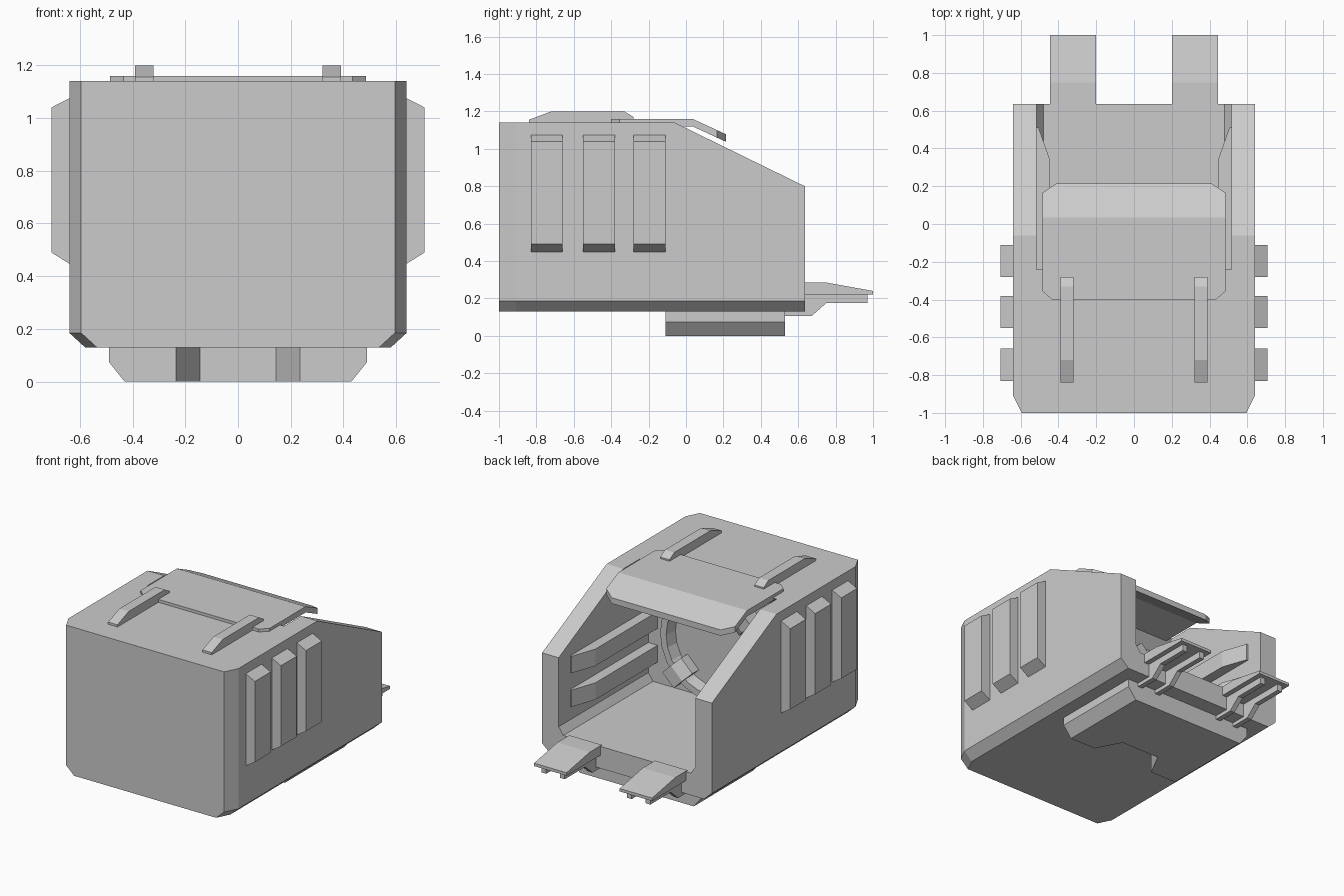
import bpy, bmesh, math
from mathutils import Matrix, Vector

if "Cube" in bpy.data.objects:
    bpy.data.objects.remove(bpy.data.objects["Cube"])


def finish(name, bm):
    bmesh.ops.recalc_face_normals(bm, faces=bm.faces)
    me = bpy.data.meshes.new(name)
    bm.to_mesh(me)
    bm.free()
    ob = bpy.data.objects.new(name, me)
    bpy.context.collection.objects.link(ob)
    return ob


def loft(name, rings, caps=True, closed=False, matrix=None):
    """Skin a list of equal-length point rings."""
    bm = bmesh.new()
    vs = [[bm.verts.new(p) for p in r] for r in rings]
    pairs = list(zip(vs, vs[1:])) + ([(vs[-1], vs[0])] if closed else [])
    for a, b in pairs:
        n = len(a)
        for i in range(n):
            j = (i + 1) % n
            bm.faces.new((a[i], a[j], b[j], b[i]))
    if caps:
        bm.faces.new(vs[0])
        bm.faces.new(vs[-1])
    if matrix:
        bm.transform(matrix)
    return finish(name, bm)


def prism_x(name, yz, x0, x1, matrix=None):
    return loft(name, [[(x, y, z) for y, z in yz] for x in (x0, x1)], matrix=matrix)


def hull_section(y, top, half, half_low, low, shoulder):
    return [(-half, y, top), (-half, y, shoulder), (-half_low, y, low),
            (half_low, y, low), (half, y, shoulder), (half, y, top)]


# Hollow housing: chamfered shell with sloped rear opening
body = loft("housing", [
    hull_section(-1.0, 1.14, .595, .535, .13, .185),
    hull_section(-.91, 1.14, .64, .58, .13, .185),
    hull_section(-.06, 1.14, .64, .58, .13, .185),
    hull_section(.635, .80, .64, .58, .13, .185)])
cutter = loft("cavity_cutter", [
    hull_section(-.33, 1.05, .515, .48, .28, .33),
    hull_section(-.22, 1.16, .515, .48, .28, .33),
    hull_section(.9, 1.16, .515, .48, .28, .33)])
cutter.hide_render = True
mod = body.modifiers.new("cavity", 'BOOLEAN')
mod.operation = 'DIFFERENCE'
mod.solver = 'EXACT'
mod.object = cutter
bpy.context.view_layer.objects.active = body
bpy.ops.object.modifier_apply(modifier=mod.name)
bpy.data.objects.remove(cutter)

# Roof flap with bent rear lip and clipped corners
loft("roof_flap", [
    [(-h, y, z), (h, y, z), (h, y, z - .04), (-h, y, z - .04)]
    for y, h, z in [(-.40, .435, 1.16), (-.355, .485, 1.16), (.035, .485, 1.16),
                    (.165, .485, 1.10), (.215, .41, 1.077)]])

# Base plate: chamfered sides, trapezoid notch in the front edge
base = []
for x, y in [(-1, .53), (-1, -.11), (-.235, -.11), (-.145, .06),
             (.145, .06), (.235, -.11), (1, -.11), (1, .53)]:
    base.append((x, y))


def base_ring(z, half):
    return [(x * half if abs(x) == 1 else x, y, z) for x, y in base]


loft("base_plate", [base_ring(0, .43), base_ring(.075, .49), base_ring(.135, .49)])

for s, side in ((1, "right"), (-1, "left")):
    # Side ribs
    for i, y in enumerate((-.83, -.55, -.28)):
        prof = [(.62, .435), (.708, .49), (.708, 1.04), (.62, 1.085)]
        loft(f"side_rib_{side}_{i}", [[(s * x, yy, z) for x, z in prof]
                                      for yy in (y, y + .17)])
    # Roof bars
    prism_x(f"roof_bar_{side}", [(-.84, 1.13), (-.84, 1.155), (-.72, 1.2), (-.33, 1.2),
                                 (-.28, 1.17), (-.28, 1.13)], s * .32, s * .39)
    # Inner guide rails with tapered rear tips
    for i, z in enumerate((.42, .65)):
        plan = [(.52, .51), (.505, .51), (.445, .34), (.445, -.335), (.52, -.335)]
        loft(f"guide_rail_{side}_{i}", [[(s * x, y, zz) for x, y in plan]
                                        for zz in (z, z + .115)])
    # Rear tabs and their under-ribs
    prism_x(f"rear_tab_{side}", [(.62, .285), (.75, .285), (1, .24), (1, .22), (.62, .22)],
            s * .2, s * .445)
    for i, x in enumerate((.235, .375)):
        prism_x(f"tab_rib_{side}_{i}", [(.53, .135), (.53, .105), (.67, .105), (.75, .175),
                                        (.97, .175), (.97, .225), (.62, .225), (.62, .135)],
                s * x, s * (x + .035))

# Socket ring on the inner wall
CZ = .67
N = 24
loft("socket_ring", [[(r * math.cos(2 * math.pi * i / N), y, CZ + r * math.sin(2 * math.pi * i / N))
                      for i in range(N)]
                     for r, y in [(.37, -.335), (.37, -.25), (.325, -.25), (.31, -.335)]],
     caps=False, closed=True)

# Four claws around the ring
for k in range(4):
    m = Matrix.Translation(Vector((0, 0, CZ))) @ Matrix.Rotation(math.radians(45 + 90 * k), 4, 'Y')
    prism_x(f"socket_claw_{k}", [(-.335, .41), (-.22, .41), (-.22, .32), (-.26, .25), (-.335, .25)],
            -.06, .06, matrix=m)
